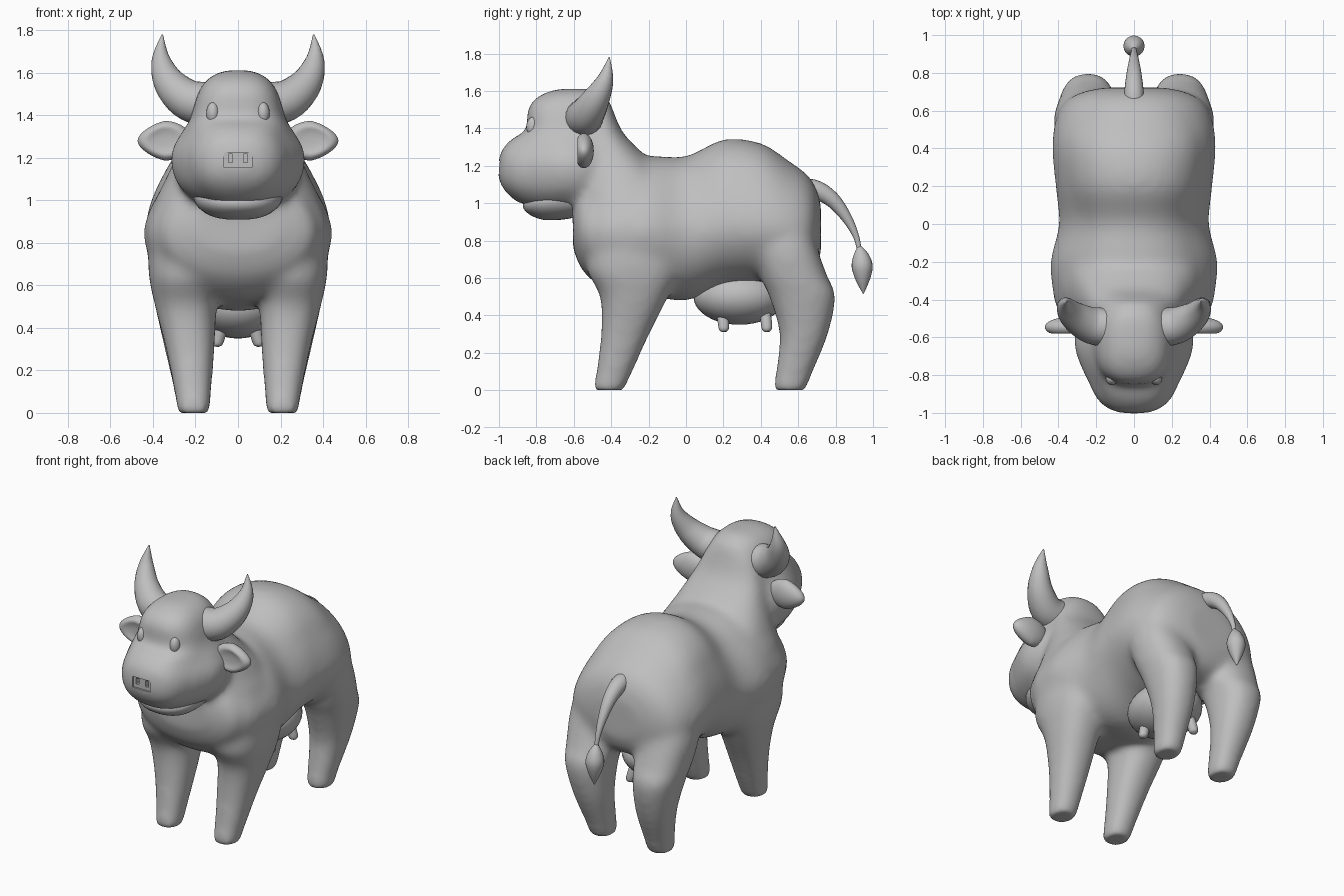
import bpy, bmesh, math
from mathutils import Vector

if "Cube" in bpy.data.objects:
    bpy.data.objects.remove(bpy.data.objects["Cube"])

GREY = (0.52, 0.52, 0.52, 1)
clay = bpy.data.materials.new("plain_grey")
clay.use_nodes = True
clay.diffuse_color = GREY
clay.node_tree.nodes["Principled BSDF"].inputs["Base Color"].default_value = GREY
SIDES = (("left", 1), ("right", -1))


def finish(bm, name):
    bmesh.ops.recalc_face_normals(bm, faces=bm.faces)
    mesh = bpy.data.meshes.new(name)
    bm.to_mesh(mesh)
    bm.free()
    mesh.materials.append(clay)
    obj = bpy.data.objects.new(name, mesh)
    bpy.context.collection.objects.link(obj)
    return obj


def activate(obj):
    bpy.ops.object.select_all(action="DESELECT")
    obj.select_set(True)
    bpy.context.view_layer.objects.active = obj


def smooth(obj, degrees=40):
    activate(obj)
    bpy.ops.object.shade_smooth_by_angle(angle=math.radians(degrees))
    return obj


def apply_modifier(obj, kind, **settings):
    mod = obj.modifiers.new(kind.title(), kind)
    for key, value in settings.items():
        setattr(mod, key, value)
    activate(obj)
    bpy.ops.object.modifier_apply(modifier=mod.name)


def resample(rows, steps=5):
    """Smooth curve through rows of numbers."""
    out = []
    last = len(rows) - 1
    for i in range(last):
        quad = rows[max(i - 1, 0)], rows[i], rows[i + 1], rows[min(i + 2, last)]
        for s in range(steps):
            t = s / steps
            out.append([b + t / 2 * (c - a + t * (2*a - 5*b + 4*c - d + t * (3*(b - c) + d - a)))
                        for a, b, c, d in zip(*quad)])
    return out + [list(rows[-1])]


def skin(rings, name):
    """Bridge rings of points and cap both ends."""
    bm = bmesh.new()
    loops = [[bm.verts.new(p) for p in ring] for ring in rings]
    n = len(loops[0])
    for a, b in zip(loops, loops[1:]):
        for k in range(n):
            bm.faces.new((a[k], a[(k + 1) % n], b[(k + 1) % n], b[k]))
    bm.faces.new(loops[0])
    bm.faces.new(loops[-1])
    return finish(bm, name)


def oval(k, n, power):
    a = math.tau * k / n
    c, s = math.cos(a), math.sin(a)
    size = (abs(c) ** power + abs(s) ** power) ** (-1 / power)
    return c * size, s * size


def loft(name, rows, upright=True, power=2.3, n=40):
    """Rows are (position, u low, u high, v low, v high)."""
    rings = []
    for pos, u0, u1, v0, v1 in resample(rows):
        ring = []
        for k in range(n):
            c, s = oval(k, n, power)
            u, v = (u0 + u1 + c * (u1 - u0)) / 2, (v0 + v1 + s * (v1 - v0)) / 2
            ring.append((u, v, pos) if upright else (u, pos, v))
        rings.append(ring)
    return skin(rings, name)


def centred(rows):
    """Turn (position, half width, low, high) into symmetric loft rows."""
    return [(p, -w, w, lo, hi) for p, w, lo, hi in rows]


def tube(name, rows, n=20):
    """Rows are (x, y, z, radius)."""
    rows = resample(rows)
    pts = [Vector(r[:3]) for r in rows]
    rings = []
    for i, p in enumerate(pts):
        turn = (pts[min(i + 1, len(pts) - 1)] - pts[max(i - 1, 0)]).to_track_quat("Z", "Y")
        rings.append([p + turn @ Vector((*oval(k, n, 2), 0)) * max(rows[i][3], 0.001)
                      for k in range(n)])
    return smooth(skin(rings, name))


def ball(name, centre, radii, shape=None):
    bm = bmesh.new()
    bmesh.ops.create_uvsphere(bm, u_segments=32, v_segments=20, radius=1)
    for v in bm.verts:
        if shape:
            v.co = shape(v.co)
        v.co = Vector([c + r * q for c, r, q in zip(centre, radii, v.co)])
    return smooth(finish(bm, name), 60)


# Head, whose broad muzzle narrows to a blunt nose
head = loft("head", centred([
    (.995, .2, -.89, -.4), (1.06, .275, -.965, -.38), (1.13, .31, -1.002, -.36),
    (1.21, .32, -1.003, -.36), (1.28, .292, -.988, -.36), (1.345, .247, -.93, -.36),
    (1.39, .222, -.855, -.36), (1.48, .197, -.85, -.39), (1.54, .17, -.825, -.42),
    (1.585, .125, -.765, -.45), (1.612, .06, -.68, -.5)]), power=2.7)
for v in head.data.vertices:
    muzzle = min(max((1.39 - v.co.z) / .08, 0), 1)
    v.co.x *= 1 - muzzle * min(max(-.65 - v.co.y, 0) * 1.1, .22)

# Torso, narrowing towards the spine
body = loft("body", centred([
    (-.605, .2, .76, 1.0), (-.56, .34, .65, 1.1), (-.48, .39, .57, 1.16),
    (-.4, .425, .535, 1.2), (-.2, .445, .505, 1.25), (0, .398, .48, 1.25),
    (.2, .425, .55, 1.34), (.4, .445, .57, 1.32), (.55, .42, .58, 1.225),
    (.65, .365, .61, 1.15), (.7, .27, .67, 1.07), (.722, .16, .74, .98)]),
    upright=False, power=2.2)
for v in body.data.vertices:
    v.co.x *= 1 - min(max(v.co.z - .86, 0) * .55, .14)

# Neck and legs, fused with the head and torso into one soft skin
neck = loft("neck", centred([
    (.7, .33, -.58, -.1), (.95, .395, -.61, .02), (1.1, .34, -.605, -.04),
    (1.22, .285, -.585, -.18), (1.35, .23, -.57, -.315), (1.42, .2, -.56, -.36),
    (1.5, .16, -.55, -.39), (1.57, .1, -.52, -.42)]))
parts = [body, head, neck]
front = [(-.012, .14, .28, -.49, -.335), (.02, .13, .288, -.497, -.322),
         (.1, .125, .3, -.48, -.285), (.3, .11, .34, -.455, -.195),
         (.5, .1, .39, -.46, -.095), (.65, .08, .42, -.53, -.03),
         (.85, .1, .42, -.5, -.05)]
hind = [(-.012, .14, .28, .475, .635), (.02, .13, .288, .468, .648),
        (.1, .125, .3, .48, .68), (.3, .11, .345, .5, .76), (.5, .1, .39, .445, .8),
        (.6, .08, .41, .4, .76), (.75, .08, .425, .36, .705), (.9, .1, .4, .36, .66)]
for side, sx in SIDES:
    for label, rows in (("front", front), ("hind", hind)):
        parts.append(loft(f"{side}_{label}_leg",
                          [(z, sx * a, sx * b, c, d) for z, a, b, c, d in rows]))
activate(body)
for part in parts:
    part.select_set(True)
bpy.ops.object.join()
apply_modifier(body, "REMESH", mode="VOXEL", voxel_size=0.02)
apply_modifier(body, "SMOOTH", factor=0.5, iterations=20)
for v in body.data.vertices:
    v.co.z = max(v.co.z, 0)


def carve(centre, size):
    bm = bmesh.new()
    bmesh.ops.create_cube(bm, size=1)
    for v in bm.verts:
        v.co = Vector([c + s * q for c, s, q in zip(centre, size, v.co)])
    cutter = finish(bm, "cutter")
    cutter.hide_render = True
    apply_modifier(body, "BOOLEAN", operation="DIFFERENCE", object=cutter, solver="EXACT")
    bpy.data.objects.remove(cutter)


# Nose patch and nostril slots
carve((0, -1, 1.19), (.13, .02, .07))
for side, sx in SIDES:
    carve((sx * .035, -1, 1.197), (.02, .08, .04))
smooth(body, 50)

# Lower jaw
smooth(loft("lower_jaw", centred([
    (.91, .05, -.76, -.68), (.918, .1, -.79, -.62), (.935, .145, -.83, -.55),
    (.965, .185, -.865, -.48), (1.0, .207, -.87, -.45), (1.04, .212, -.84, -.45)])), 50)


def cupped(p):
    """Hollow the front of the ear and point its tip."""
    reach = math.hypot(p.x, p.z)
    y = p.y
    if y < 0 and reach < 0.75:
        y *= 0.45 + 0.55 * (reach / 0.75) ** 3
    return Vector((p.x, y, p.z * (1 - 0.3 * max(p.x, 0))))


for side, sx in SIDES:
    # Horns, ears and eyes
    tube(f"{side}_horn", [
        (sx * .12, -.55, 1.45, .105), (sx * .23, -.535, 1.47, .097),
        (sx * .32, -.485, 1.55, .076), (sx * .362, -.432, 1.66, .045),
        (sx * .356, -.41, 1.78, .003)])
    ball(f"{side}_ear", (sx * .345, -.546, 1.28), (sx * .127, .053, .093), cupped)
    ball(f"{side}_eye", (sx * .118, -.818, 1.408), (.031, .035, .053))
    # Teats
    for label, y in (("front", .2), ("rear", .43)):
        tube(f"{side}_{label}_teat", [
            (sx * .07, y - .01, .43, .03), (sx * .09, y, .36, .03),
            (sx * .1, y + .003, .325, .026), (sx * .102, y + .004, .312, .012)])

# Udder
ball("udder", (0, .285, .5), (.205, .245, .15))

# Tail and its tuft
tube("tail", [(0, .56, 1.08, .045), (0, .68, 1.075, .052), (0, .78, 1.02, .042),
              (0, .86, .92, .028), (0, .91, .82, .016), (0, .928, .74, .012)])
tube("tail_tuft", [(0, .925, .77, .01), (0, .935, .72, .042), (0, .942, .66, .056),
                   (0, .945, .59, .038), (0, .948, .515, .002)])
